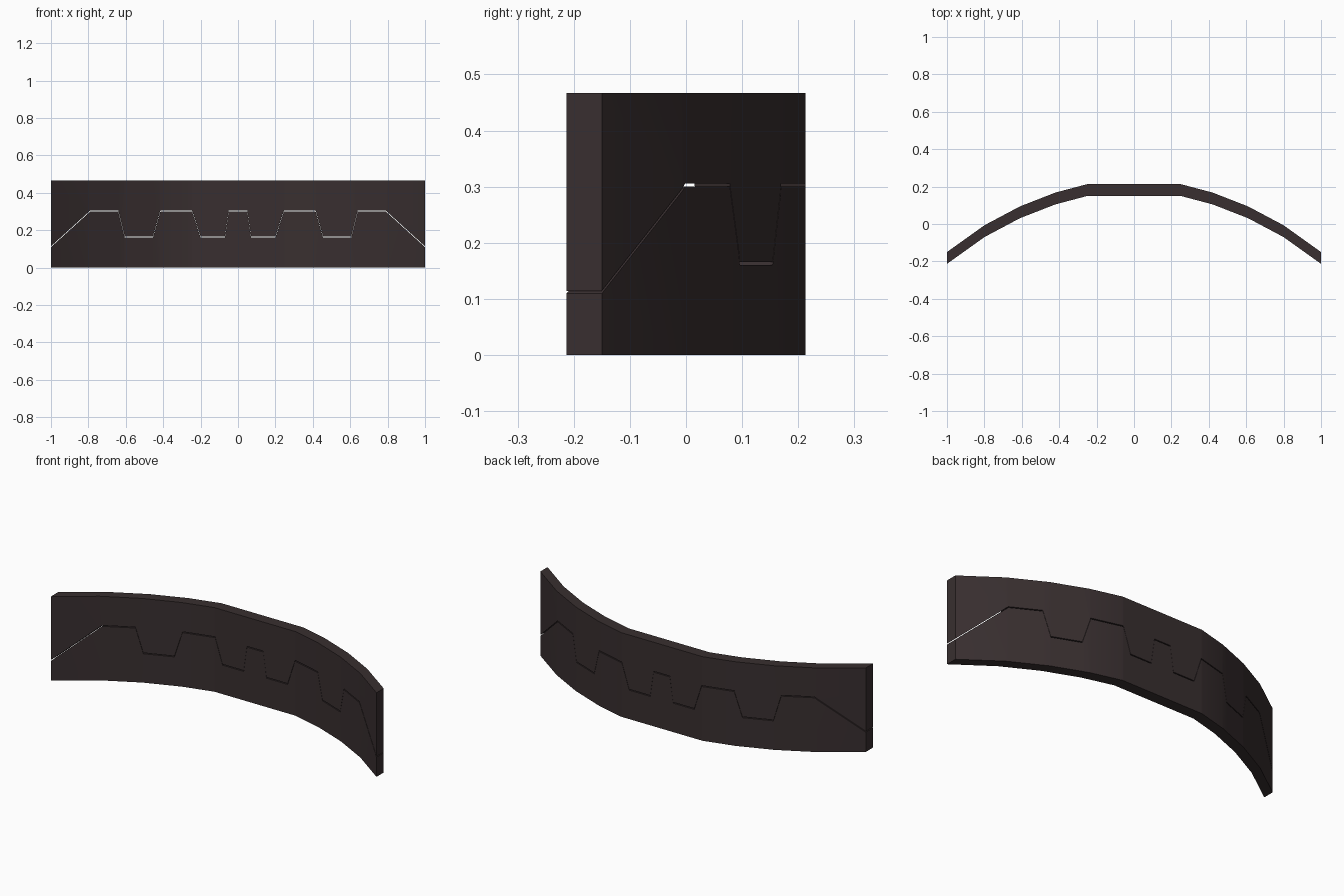
import bpy, bmesh

if "Cube" in bpy.data.objects:
    bpy.data.objects.remove(bpy.data.objects["Cube"])

HEIGHT = 0.467
THICK = 0.063
GAP = 0.005

# Right half of the back curve (x, y) and of the interlocking seam (x, z)
CURVE = [(0, 0.213), (0.25, 0.213), (0.42, 0.168), (0.61, 0.094), (0.8, -0.007), (1, -0.15)]
SEAM = [(0, 0.303), (0.05, 0.303), (0.07, 0.163), (0.2, 0.163), (0.245, 0.303),
        (0.415, 0.303), (0.455, 0.163), (0.605, 0.163), (0.64, 0.303),
        (0.79, 0.303), (1, 0.112)]


def sample(points, x):
    x = abs(x)
    for (x0, v0), (x1, v1) in zip(points, points[1:]):
        if x <= x1:
            return v0 + (v1 - v0) * (x - x0) / (x1 - x0)
    return points[-1][1]


half = {p[0] for p in CURVE + SEAM}
stations = sorted(half | {-x for x in half})

mat = bpy.data.materials.new("dark brown")
mat.diffuse_color = (0.040, 0.028, 0.029, 1)
mat.use_nodes = True
mat.node_tree.nodes["Principled BSDF"].inputs["Base Color"].default_value = mat.diffuse_color


def curved_slab(name, low, high):
    """Sweep a thin rectangle along the curve between two height functions."""
    bm = bmesh.new()
    rings = []
    for x in stations:
        y = sample(CURVE, x)
        rings.append([bm.verts.new(c) for c in (
            (x, y - THICK, low(x)), (x, y, low(x)),
            (x, y, high(x)), (x, y - THICK, high(x)))])
    for a, b in zip(rings, rings[1:]):
        for i in range(4):
            j = (i + 1) % 4
            bm.faces.new((a[i], a[j], b[j], b[i]))
    bm.faces.new(rings[0])
    bm.faces.new(rings[-1])
    bmesh.ops.recalc_face_normals(bm, faces=bm.faces)
    mesh = bpy.data.meshes.new(name)
    bm.to_mesh(mesh)
    bm.free()
    mesh.materials.append(mat)
    ob = bpy.data.objects.new(name, mesh)
    bpy.context.collection.objects.link(ob)
    bpy.ops.object.select_all(action='DESELECT')
    ob.select_set(True)
    bpy.context.view_layer.objects.active = ob
    bpy.ops.object.shade_smooth_by_angle(angle=0.5)


# Two interlocking halves with a hairline gap
curved_slab("lower_panel", lambda x: 0.0, lambda x: sample(SEAM, x) - GAP / 2)
curved_slab("upper_panel", lambda x: sample(SEAM, x) + GAP / 2, lambda x: HEIGHT)
